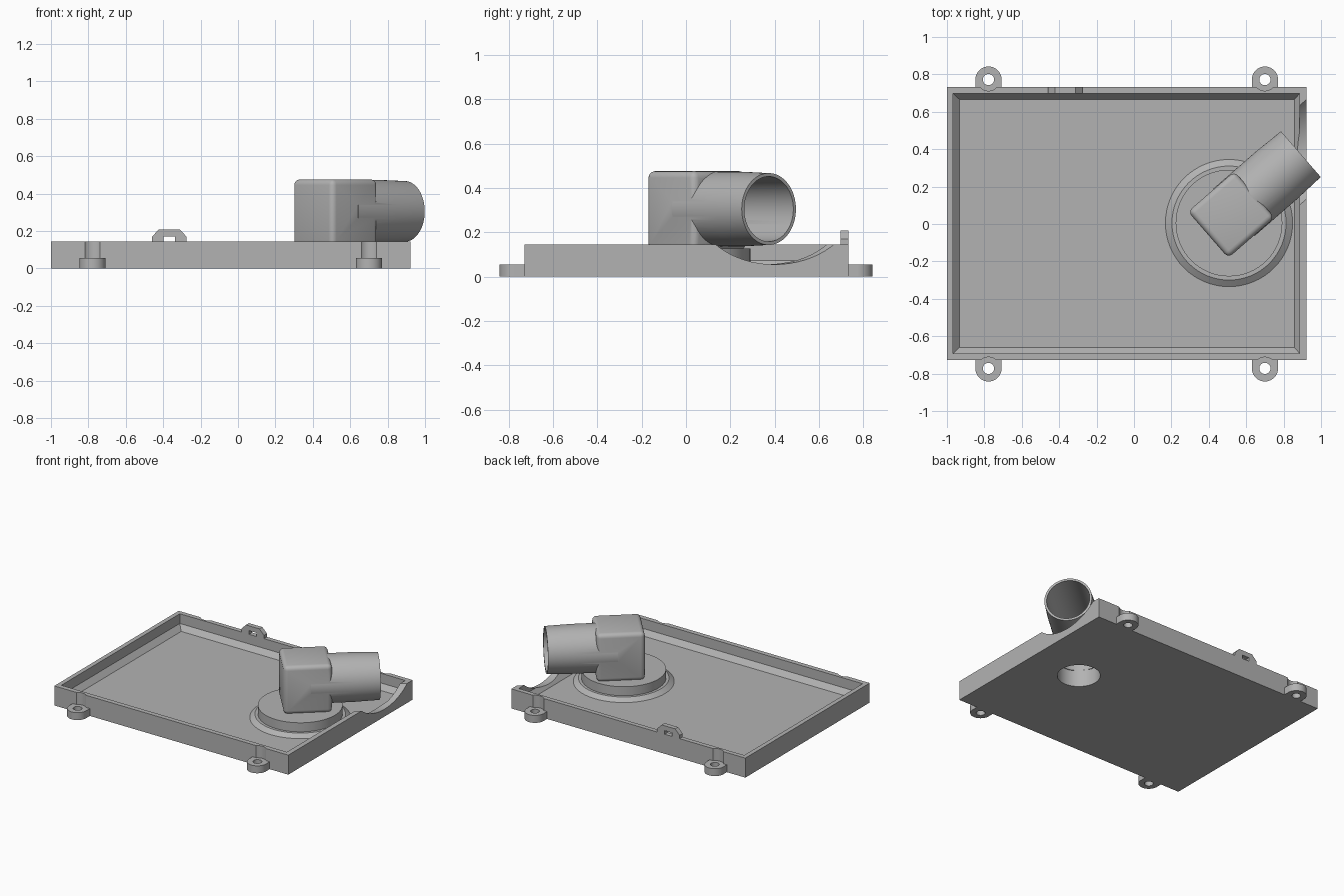
import bpy, bmesh
from math import radians, cos, sin, pi
from mathutils import Matrix, Vector

if "Cube" in bpy.data.objects:
    bpy.data.objects.remove(bpy.data.objects["Cube"])

grey = bpy.data.materials.new("light_grey")
grey.use_nodes = True
grey.diffuse_color = (0.45, 0.45, 0.45, 1)
grey.node_tree.nodes["Principled BSDF"].inputs["Base Color"].default_value = grey.diffuse_color


def loft(name, rings):
    """Closed solid skinned through rings of matching point counts."""
    bm = bmesh.new()
    loops = [[bm.verts.new(p) for p in ring] for ring in rings]
    n = len(loops[0])
    for a, b in zip(loops, loops[1:]):
        for i in range(n):
            j = (i + 1) % n
            bm.faces.new((a[i], a[j], b[j], b[i]))
    bm.faces.new(loops[0][::-1])
    bm.faces.new(loops[-1])
    bmesh.ops.recalc_face_normals(bm, faces=bm.faces)
    mesh = bpy.data.meshes.new(name)
    bm.to_mesh(mesh)
    bm.free()
    mesh.materials.append(grey)
    obj = bpy.data.objects.new(name, mesh)
    bpy.context.collection.objects.link(obj)
    return obj


def rect(x0, x1, y0, y1, z):
    return [(x0, y0, z), (x1, y0, z), (x1, y1, z), (x0, y1, z)]


def box(name, x0, x1, y0, y1, z0, z1):
    return loft(name, [rect(x0, x1, y0, y1, z) for z in (z0, z1)])


def turned(name, profile, x=0, y=0, place=None, n=64):
    """Stack of circles from (radius, height) pairs."""
    m = place or Matrix.Translation((x, y, 0))
    return loft(name, [[m @ Vector((r * cos(2 * pi * i / n), r * sin(2 * pi * i / n), z))
                        for i in range(n)] for r, z in profile])


def apply(obj, mod):
    bpy.context.view_layer.objects.active = obj
    bpy.ops.object.modifier_apply(modifier=mod.name)


def combine(obj, other, operation="DIFFERENCE"):
    mod = obj.modifiers.new("cut", "BOOLEAN")
    mod.operation, mod.solver, mod.object = operation, "EXACT", other
    apply(obj, mod)
    bpy.data.objects.remove(other)


def smooth(obj, angle=30):
    bpy.ops.object.select_all(action="DESELECT")
    obj.select_set(True)
    bpy.context.view_layer.objects.active = obj
    bpy.ops.object.shade_smooth_by_angle(angle=radians(angle))


FLOOR, RIM, EAR = 0.035, 0.145, 0.055
ELBOW = Vector((0.52, 0.05, 0.305))
PORT = (0.517, 0.038)
# Local z runs along the slanted outlet, local y stays vertical
turn = Matrix.Rotation(radians(41), 4, "Z")
outlet = Matrix.Translation(ELBOW) @ turn @ Matrix.Rotation(pi / 2, 4, "Y")

# Tray with a chamfered inner floor edge
tray = box("tray", -1, 0.923, -0.728, 0.732, 0, RIM)
combine(tray, loft("cavity", [rect(-0.933, 0.858, -0.66, 0.666, FLOOR),
                              rect(-0.967, 0.886, -0.692, 0.698, 0.073),
                              rect(-0.967, 0.886, -0.692, 0.698, 0.3)]))

# Scoop in the right wall below the outlet
scoop = Matrix.Translation((0, 0, 0.02)) @ outlet
combine(tray, turned("scoop", [(0.27, 0.1), (0.27, 0.9)], place=scoop))

# Screw ears, with driver clearance cut into the wall
for side, label in ((-1, "front"), (1, "back")):
    for x, hand in ((-0.778, "right"), (0.7, "left")):
        y = side * 0.772
        combine(tray, turned("clearance", [(0.06, EAR), (0.06, 0.3)], x, y))
        ear = turned(f"{label}_{hand}_ear", [(0.07, 0), (0.07, EAR)], x, y)
        wall = side * 0.725
        combine(ear, box("web", x - 0.07, x + 0.07, min(y, wall), max(y, wall), 0, EAR), "UNION")
        combine(ear, turned("screw_hole", [(0.03, -0.1), (0.03, 0.2)], x, y))
        smooth(ear)

# Raised round seat around the port
seat = turned("port_seat", [(0.34, 0.02), (0.34, FLOOR), (0.305, 0.06),
                            (0.285, 0.06), (0.285, 0.127)], 0.508, 0.005)
for part in (tray, seat):
    combine(part, turned("port", [(0.145, -0.1), (0.145, 0.3)], *PORT))
    smooth(part, 25)

# Elbow body, rounded, joined to the slanted outlet pipe
h = 0.164
elbow = box("elbow", -h, h, -h, h, 0.12, 0.476)
elbow.data.transform(Matrix.Translation((ELBOW.x, ELBOW.y, 0)) @ turn)
bevel = elbow.modifiers.new("round", "BEVEL")
bevel.width, bevel.segments = 0.03, 4
apply(elbow, bevel)
combine(elbow, turned("pipe", [(0.168, 0.02), (0.168, 0.32), (0.162, 0.493)], place=outlet), "UNION")
combine(elbow, turned("bore", [(0.14, -0.02), (0.148, 0.6)], place=outlet))
combine(elbow, turned("drop", [(0.14, 0.05), (0.14, 0.31)], *PORT))
smooth(elbow)

# Latch loop on the back wall
y0, y1 = 0.697, 0.732
outline = [(-0.46, 0.13), (-0.275, 0.13), (-0.275, 0.17), (-0.312, 0.208),
           (-0.423, 0.208), (-0.46, 0.17)]
latch = loft("latch_loop", [[(x, y, z) for x, z in outline] for y in (y0, y1)])
combine(latch, box("slot", -0.397, -0.337, 0.6, 0.8, RIM, 0.172))
